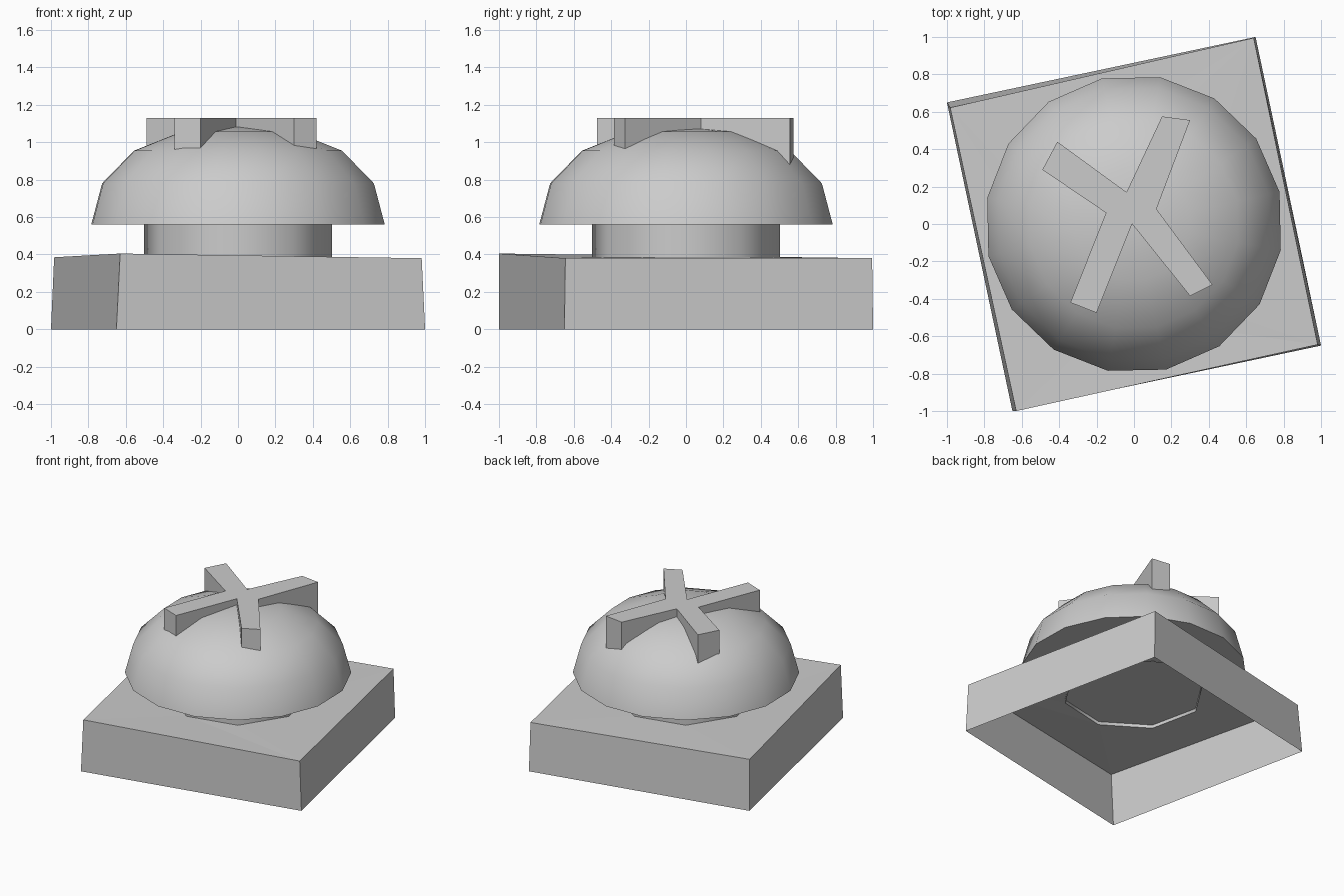
import bpy, bmesh, math

cube = bpy.data.objects.get("Cube")
if cube:
    bpy.data.objects.remove(cube, do_unlink=True)

grey = bpy.data.materials.new("plain_grey")
grey.use_nodes = True
colour = (0.6, 0.6, 0.6, 1.0)
grey.diffuse_color = colour
grey.node_tree.nodes["Principled BSDF"].inputs["Base Color"].default_value = colour


def finish(bm, name, smooth_angle=None):
    """Turn a bmesh into a named object, smooth shaded if an angle is given."""
    bmesh.ops.recalc_face_normals(bm, faces=bm.faces)
    mesh = bpy.data.meshes.new(name)
    bm.to_mesh(mesh)
    bm.free()
    mesh.materials.append(grey)
    obj = bpy.data.objects.new(name, mesh)
    bpy.context.collection.objects.link(obj)
    if smooth_angle:
        bpy.ops.object.select_all(action='DESELECT')
        obj.select_set(True)
        bpy.context.view_layer.objects.active = obj
        bpy.ops.object.shade_smooth_by_angle(angle=math.radians(smooth_angle))
    return obj


def ring(bm, radius, z, sides, turn):
    return [bm.verts.new((radius * math.cos(turn + math.tau * i / sides),
                          radius * math.sin(turn + math.tau * i / sides), z))
            for i in range(sides)]


def lathe(name, profile, sides, turn, smooth_angle):
    """Revolve (radius, z) points; a zero radius closes to a single point."""
    bm = bmesh.new()
    loops = [[bm.verts.new((0, 0, z))] * sides if r == 0 else ring(bm, r, z, sides, turn)
             for r, z in profile]
    for a, b in zip(loops, loops[1:]):
        for i in range(sides):
            j = (i + 1) % sides
            quad = list(dict.fromkeys((a[i], a[j], b[j], b[i])))
            bm.faces.new(quad)
    return finish(bm, name, smooth_angle)


DOME_TURN = math.radians(12.4)
COLLAR_TURN = math.radians(34.9)

# Square base: slightly uneven walls, open underneath, round opening in the top
bm = bmesh.new()
low = [bm.verts.new((x, y, 0)) for x, y in
       ((-0.65, -1.0), (1.0, -0.65), (0.65, 1.0), (-1.0, 0.65))]
high = [bm.verts.new(p) for p in
        ((-0.63, -1.0, 0.405), (0.982, -0.645, 0.38),
         (0.64, 0.995, 0.38), (-0.983, 0.622, 0.385))]
for i in range(4):
    j = (i + 1) % 4
    bm.faces.new((low[i], low[j], high[j], high[i]))
hole = ring(bm, 0.5, 0.387, 8, COLLAR_TURN)
rim_edges = [bm.edges.new((hole[i], hole[(i + 1) % 8])) for i in range(8)]
rim_edges += [bm.edges.get((high[i], high[(i + 1) % 4])) for i in range(4)]
bmesh.ops.triangle_fill(bm, edges=rim_edges, use_beauty=True, normal=(0, 0, 1))
finish(bm, "base")

# Eight-sided collar with a shallow recess underneath
lathe("collar", [(0, 0.41), (0.5, 0.41), (0.5, 0.385), (0.51, 0.385),
                 (0.51, 0.565)], 8, COLLAR_TURN, 50)

# Sixteen-sided dome with a flat underside
lathe("dome", [(0, 0.56), (0.797, 0.56), (0.738, 0.78), (0.565, 0.955),
               (0.305, 1.057), (0, 1.083)], 16, DOME_TURN, 40)

# Crooked cross sunk into the top of the dome
outline = [(-0.41, 0.44), (-0.49, 0.29), (-0.15, 0.06), (-0.34, -0.42),
           (-0.20, -0.475), (-0.01, 0.0), (0.30, -0.385), (0.42, -0.325),
           (0.12, 0.08), (0.30, 0.555), (0.15, 0.575), (-0.04, 0.17)]
bm = bmesh.new()
bottom = bm.faces.new([bm.verts.new((x, y, 0.86)) for x, y in outline])
top = bmesh.ops.extrude_face_region(bm, geom=[bottom], use_keep_orig=True)["geom"]
bmesh.ops.translate(bm, vec=(0, 0, 0.27),
                    verts=[v for v in top if isinstance(v, bmesh.types.BMVert)])
finish(bm, "cross")
